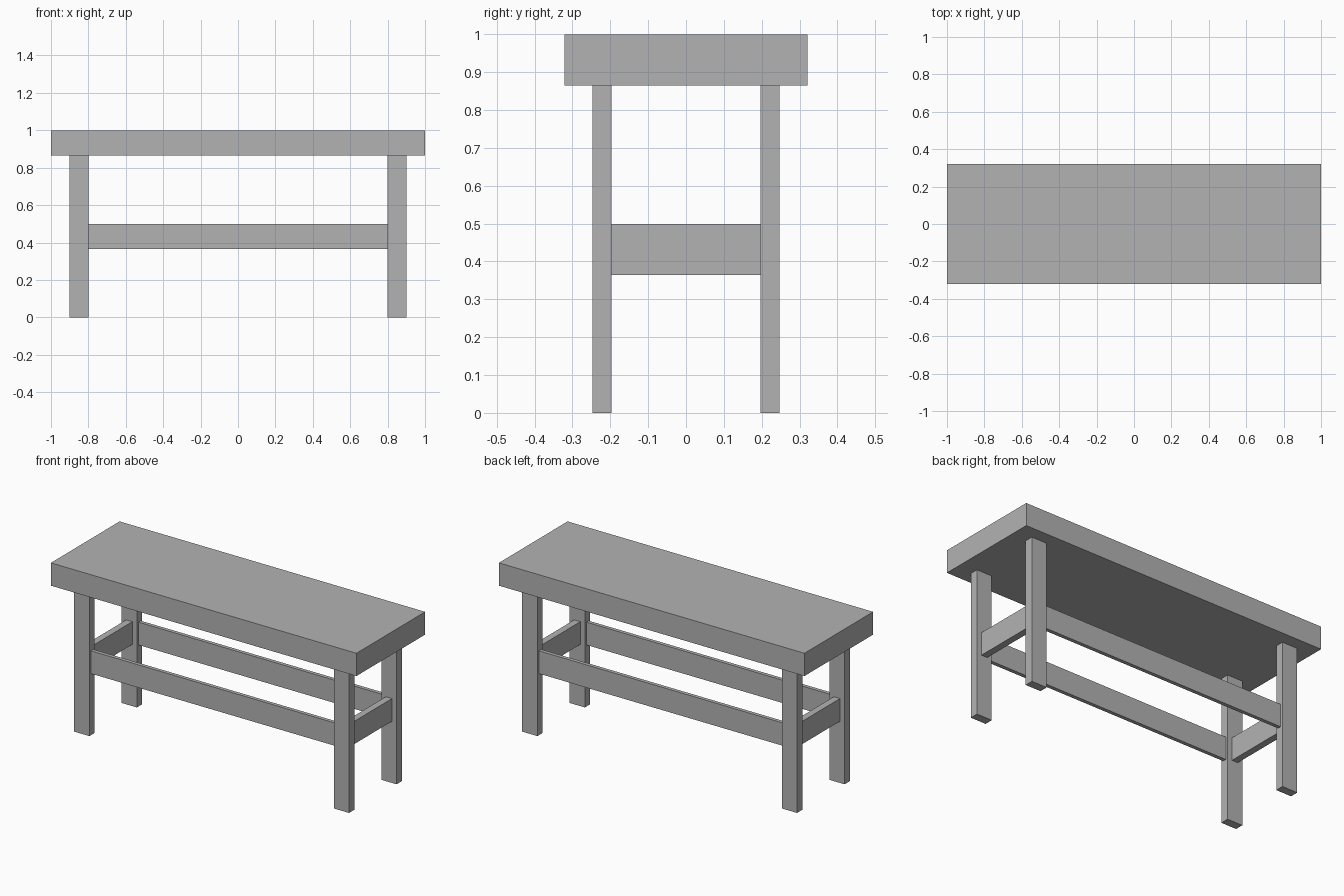
import bpy

cube = bpy.data.objects.get("Cube")
if cube:
    bpy.data.objects.remove(cube, do_unlink=True)

# Single flat grey
grey = bpy.data.materials.new("plain_grey")
grey.use_nodes = True
colour = (0.45, 0.45, 0.45, 1)
grey.diffuse_color = colour
grey.node_tree.nodes["Principled BSDF"].inputs["Base Color"].default_value = colour


def box(name, centre, size):
    bpy.ops.mesh.primitive_cube_add(size=1, location=centre)
    obj = bpy.context.object
    obj.name = name
    obj.scale = size
    bpy.ops.object.transform_apply(location=False, rotation=False, scale=True)
    obj.data.materials.append(grey)
    return obj


TOP_Z, UNDER_Z = 1.0, 0.865
LEG_X, LEG_Y = 0.85, 0.222
LEG_W, LEG_D = 0.10, 0.05
RAIL_Z, RAIL_H = 0.432, 0.135

# Thick slab top
box("table_top", (0, 0, (TOP_Z + UNDER_Z) / 2), (2, 0.642, TOP_Z - UNDER_Z))

# Four legs
for y_name, sy in (("front", -1), ("back", 1)):
    for x_name, sx in (("left", 1), ("right", -1)):
        box(f"{y_name}_{x_name}_leg", (sx * LEG_X, sy * LEG_Y, UNDER_Z / 2),
            (LEG_W, LEG_D, UNDER_Z))

# Long rails between the legs, front and back
for name, sy in (("front", -1), ("back", 1)):
    box(f"{name}_rail", (0, sy * LEG_Y, RAIL_Z),
        (2 * LEG_X - LEG_W, 0.022, RAIL_H))

# Short rails between the legs at each end
for name, sx in (("left", 1), ("right", -1)):
    box(f"{name}_end_rail", (sx * LEG_X, 0, RAIL_Z),
        (0.04, 2 * LEG_Y - LEG_D, RAIL_H))
